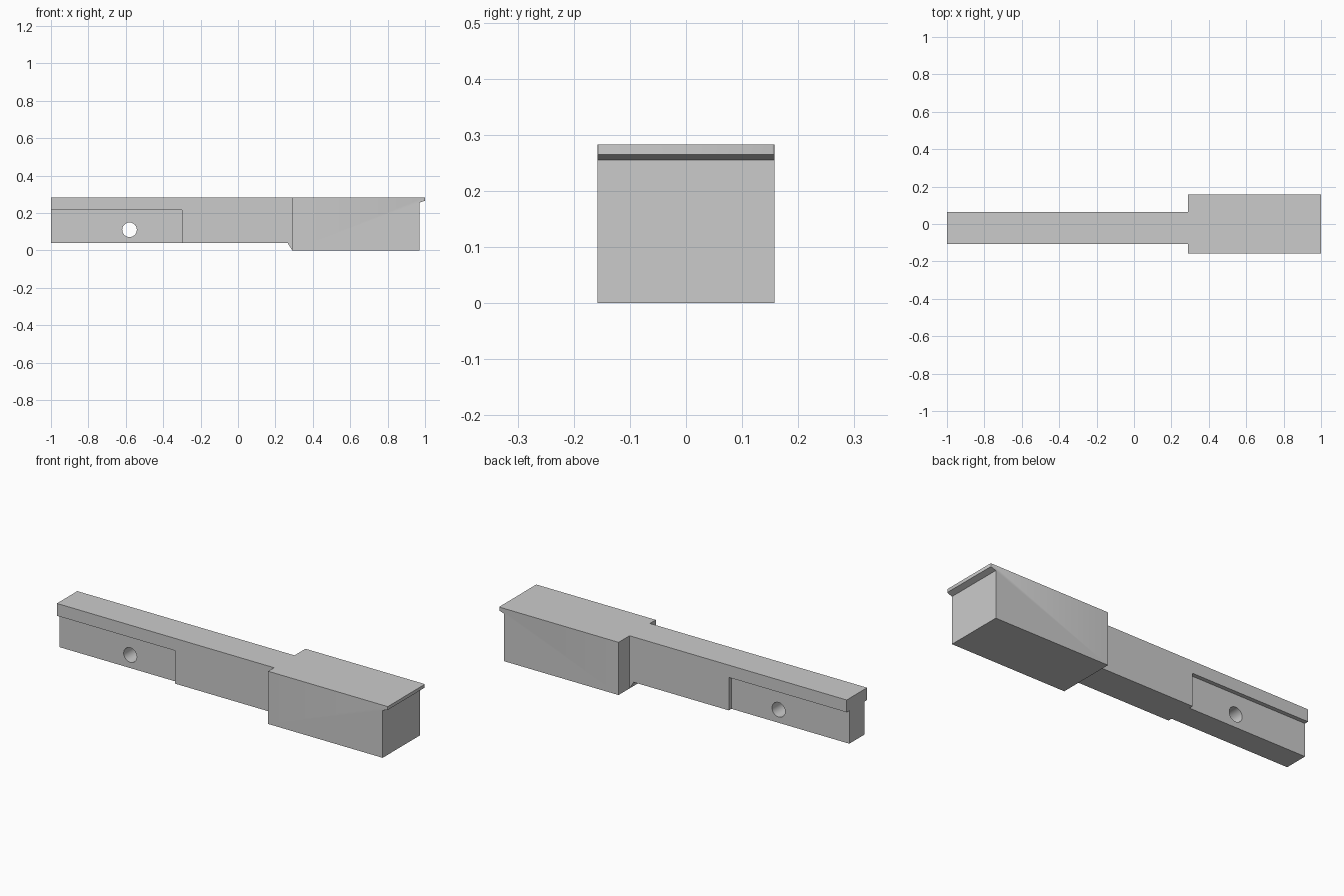
import bpy, bmesh, math
from mathutils import Vector

default = bpy.data.objects.get("Cube")
if default:
    bpy.data.objects.remove(default, do_unlink=True)

grey = bpy.data.materials.new("plain_grey")
grey.use_nodes = True
GREY = (0.6, 0.6, 0.6, 1)
grey.diffuse_color = GREY
grey.node_tree.nodes["Principled BSDF"].inputs["Base Color"].default_value = GREY


def extrude_profile(name, points, y0, y1, corner_x=None):
    """Extrude an x-z outline from y0 to y1, optionally bevelling corners at corner_x."""
    bm = bmesh.new()
    face = bm.faces.new([bm.verts.new((x, y0, z)) for x, z in points])
    moved = bmesh.ops.extrude_face_region(bm, geom=[face])["geom"]
    verts = [v for v in moved if isinstance(v, bmesh.types.BMVert)]
    bmesh.ops.translate(bm, verts=verts, vec=Vector((0, y1 - y0, 0)))
    if corner_x is not None:
        edges = [e for e in bm.edges
                 if all(abs(v.co.x - corner_x) < 1e-4 for v in e.verts)
                 and abs(e.verts[0].co.z - e.verts[1].co.z) > 1e-3]
        bmesh.ops.bevel(bm, geom=edges, offset=0.005, segments=2,
                        profile=0.5, affect='EDGES')
    bmesh.ops.recalc_face_normals(bm, faces=bm.faces[:])
    mesh = bpy.data.meshes.new(name)
    bm.to_mesh(mesh)
    bm.free()
    mesh.materials.append(grey)
    obj = bpy.data.objects.new(name, mesh)
    bpy.context.collection.objects.link(obj)
    return obj


def rect(x0, x1, z0, z1):
    return [(x0, z0), (x1, z0), (x1, z1), (x0, z1)]


def combine(target, tool, operation):
    """Apply a boolean and discard the tool."""
    mod = target.modifiers.new("boolean", 'BOOLEAN')
    mod.operation, mod.object, mod.solver = operation, tool, 'EXACT'
    bpy.context.view_layer.objects.active = target
    bpy.ops.object.modifier_apply(modifier=mod.name)
    bpy.data.objects.remove(tool, do_unlink=True)


TOP, FRONT, BACK, DEPTH = 0.283, -0.108, 0.065, 0.022

# Long narrow bar, with a small ramp down to the foot of the block
bar = extrude_profile("stepped_bar", [(-1, 0.04), (0.265, 0.04), (0.29, 0),
                                      (0.4, 0), (0.4, TOP), (-1, TOP)], FRONT, BACK)

# Shallow recesses on both sides of the free end
for y0, y1 in ((FRONT - 0.1, FRONT + DEPTH), (BACK - DEPTH, BACK + 0.1)):
    cutter = extrude_profile("recess_cutter", rect(-1.1, -0.3, -0.1, 0.217), y0, y1)
    combine(bar, cutter, 'DIFFERENCE')

# Round cross hole
circle = [(-0.58 + 0.039 * math.cos(math.tau * i / 40),
           0.11 + 0.039 * math.sin(math.tau * i / 40)) for i in range(40)]
combine(bar, extrude_profile("hole_cutter", circle, -0.3, 0.3), 'DIFFERENCE')

# Wide block with an overhanging lip at its outer end
block = extrude_profile("block", [(0.29, 0), (0.97, 0), (0.97, 0.255), (1, 0.265),
                                  (1, TOP), (0.29, TOP)], -0.158, 0.158, corner_x=1)
combine(bar, block, 'UNION')

bpy.ops.object.select_all(action='DESELECT')
bar.select_set(True)
bpy.context.view_layer.objects.active = bar
bpy.ops.object.shade_smooth_by_angle(angle=math.radians(30))
